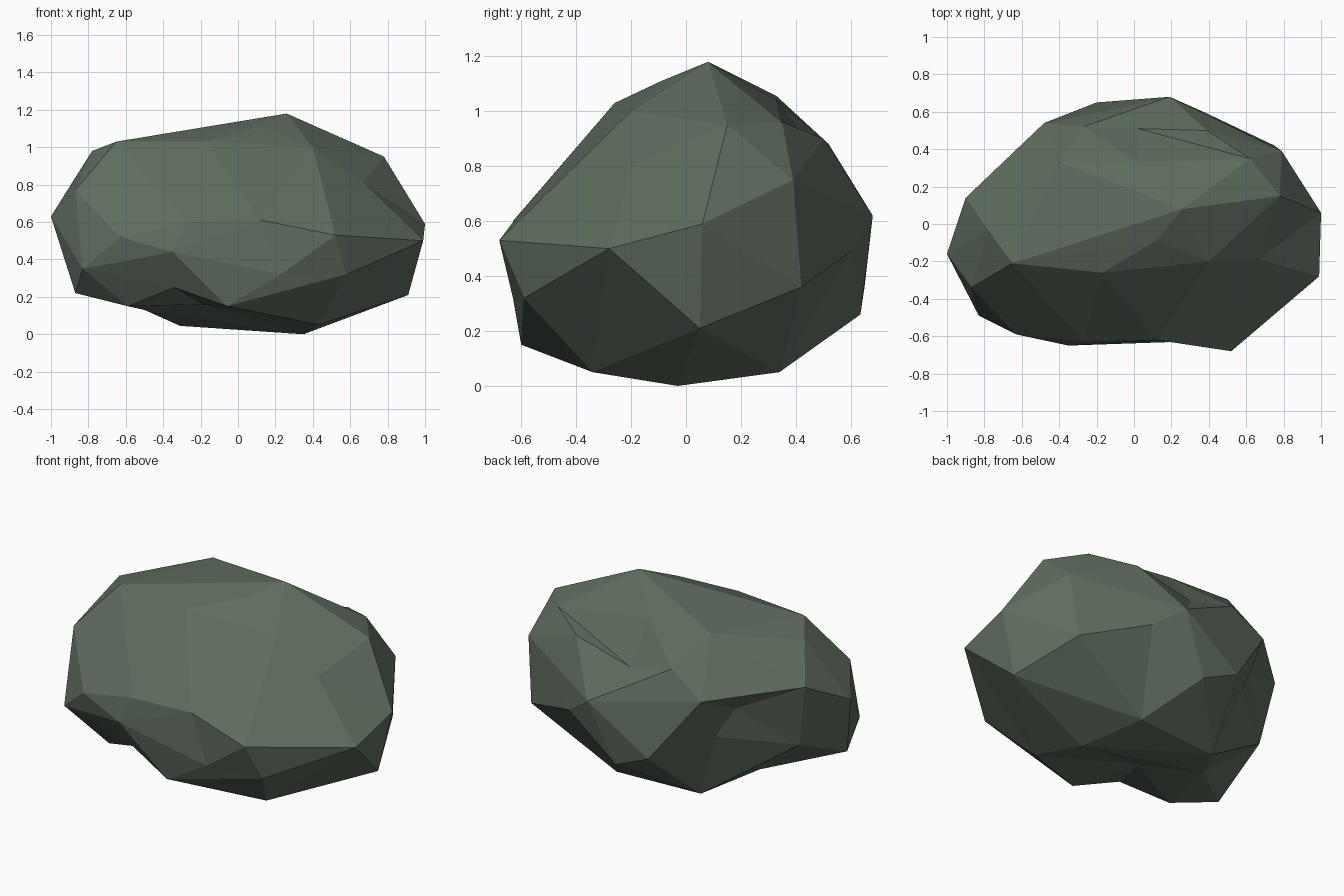
import bpy, bmesh
from mathutils import Vector

if "Cube" in bpy.data.objects:
    bpy.data.objects.remove(bpy.data.objects["Cube"])

# Corner points of the boulder
CORNERS = [
    # crown
    (.26, .08, 1.18), (.12, -.09, 1.11), (-.17, -.26, 1.03), (-.65, -.21, 1.03),
    (-.78, -.03, .98), (-.4, .33, 1.055), (.02, .33, 1.04), (.78, .15, .95),
    (.62, .35, .96), (.39, .5, .9), (-.27, .52, .88), (.02, .51, .81),
    # left and right ends
    (-1, -.16, .63), (-.87, -.34, .77), (-.9, .14, .79), (-.83, .09, .4),
    (-.87, -.31, .22), (1, .06, .59), (.99, -.28, .5), (.91, .05, .21), (.79, .39, .75),
    # front
    (-.83, -.49, .35), (-.63, -.59, .52), (-.27, -.63, .6), (.12, -.62, .61),
    (.52, -.68, .53), (-.35, -.65, .44), (.23, -.63, .32), (.58, -.59, .32),
    (-.06, -.6, .15), (-.34, -.53, .25), (-.59, -.4, .15),
    # back
    (.19, .68, .62), (-.48, .54, .74), (-.2, .65, .36), (.03, .635, .26),
    (.37, .6, .49), (.75, .42, .36), (-.56, .33, .64), (-.46, .37, .46),
    # underside
    (.35, -.03, 0), (.43, -.34, .05), (-.31, .3, .045), (.23, .34, .05), (-.5, 0, .13),
    # shallow dents below and on the front right shoulder
    (-.2, -.2, .16), (.67, -.19, .81), (.4, -.2, 1.0),
]
# Edges turned to join the other two corners: crown ridge, back slot, back and front dents
TURNED = [(1, 5), (6, 9), (35, 37), (29, 31)]
CENTRE = Vector((0, 0, .55))
RADII = Vector((1, .68, .6))


def rounded(p):
    """Push a corner towards the unit sphere so that dented corners stay in the skin."""
    d = Vector(p) - CENTRE
    d = Vector((d.x / RADII.x, d.y / RADII.y, d.z / RADII.z))
    return d.normalized() * d.length ** 0.25


# Boulder: skin the rounded corners, then move each back to its real place
bm = bmesh.new()
corner = [bm.verts.new(rounded(p)) for p in CORNERS]
bmesh.ops.convex_hull(bm, input=corner)
for v, p in zip(corner, CORNERS):
    v.co = p
for a, b in TURNED:
    edge = bm.edges.get((corner[a], corner[b]))
    if edge and len(edge.link_faces) == 2:
        bmesh.utils.edge_rotate(edge, True)
bmesh.ops.delete(bm, geom=[v for v in bm.verts if not v.link_faces], context='VERTS')
bmesh.ops.recalc_face_normals(bm, faces=list(bm.faces))

mesh = bpy.data.meshes.new("boulder")
bm.to_mesh(mesh)
bm.free()
boulder = bpy.data.objects.new("boulder", mesh)
bpy.context.collection.objects.link(boulder)

# Single grey-green stone colour
stone = bpy.data.materials.new("grey green stone")
stone.diffuse_color = (.115, .15, .115, 1)
stone.use_nodes = True
stone.node_tree.nodes["Principled BSDF"].inputs["Base Color"].default_value = stone.diffuse_color
mesh.materials.append(stone)
